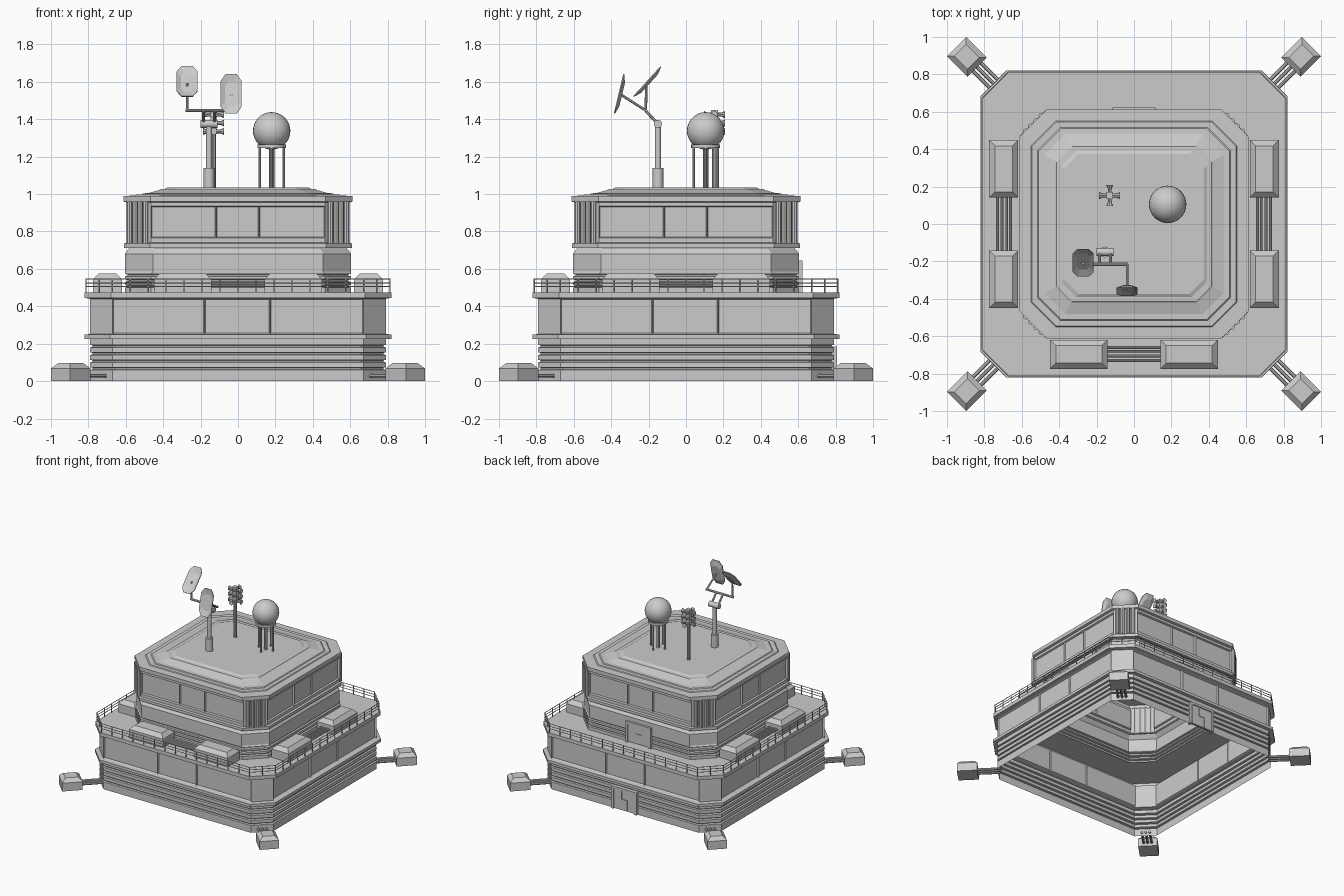
import bpy, bmesh, math
from mathutils import Vector, Matrix

if "Cube" in bpy.data.objects:
    bpy.data.objects.remove(bpy.data.objects["Cube"])


def finish(bm, name, smooth=False):
    me = bpy.data.meshes.new(name)
    bm.to_mesh(me)
    bm.free()
    ob = bpy.data.objects.new(name, me)
    bpy.context.collection.objects.link(ob)
    if smooth:
        bpy.context.view_layer.objects.active = ob
        ob.select_set(True)
        bpy.ops.object.shade_smooth_by_angle(angle=math.radians(40))
        ob.select_set(False)
    return ob


def loft(bm, rings, bottom=True, top=True):
    """Skin closed loops of points; returns quads as [band][column]."""
    vs = [[bm.verts.new(p) for p in r] for r in rings]
    n = len(vs[0])
    bands = [[bm.faces.new((a[i], a[(i + 1) % n], b[(i + 1) % n], b[i])) for i in range(n)]
             for a, b in zip(vs, vs[1:])]
    if bottom:
        bm.faces.new(vs[0][::-1])
    if top:
        bm.faces.new(vs[-1])
    return bands


def rod(bm, p, q, r, r2=None, n=8):
    p, q = Vector(p), Vector(q)
    rot = (q - p).to_track_quat('Z', 'Y').to_matrix().to_4x4()
    bmesh.ops.create_cone(bm, cap_ends=True, segments=n, radius1=r, radius2=r if r2 is None else r2,
                          depth=(q - p).length, matrix=Matrix.Translation((p + q) / 2) @ rot)


def box(bm, c, s):
    bmesh.ops.create_cube(bm, size=1, matrix=Matrix.Translation(c) @ Matrix.Diagonal((*s, 1)))


def hipped_box(bm, cx, cy, hx, hy, z0, z1, z2, inset, ang=0):
    """Box with a sloped top edge and recessed side panels."""
    R = Matrix.Rotation(ang, 3, 'Z')
    rings = []
    for z, d in ((z0, 0), (z1, 0), (z2, inset)):
        rings.append([R @ Vector((sx * (hx - d), sy * (hy - d), 0)) + Vector((cx, cy, z))
                      for sx, sy in ((-1, -1), (1, -1), (1, 1), (-1, 1))])
    bands = loft(bm, rings)
    bmesh.ops.inset_individual(bm, faces=bands[0], thickness=0.012, depth=-0.006)


def tier(name, profile, cuts, windows, cap):
    """Chamfered square shell: profile of (half width, chamfer, z), windows in one band."""
    bm = bmesh.new()
    rings = []
    for a, c, z in profile:
        side = [Vector((x, -a, z)) for x in (c - a, cuts[0], cuts[1], a - c)]
        rings.append([Matrix.Rotation(k * math.pi / 2, 3, 'Z') @ v for k in range(4) for v in side])
    bands = loft(bm, rings, bottom=False, top=cap)
    panes = [f for i, f in enumerate(bands[windows]) if i % 4 != 3]
    bmesh.ops.inset_individual(bm, faces=panes, thickness=0.014, depth=0)
    bmesh.ops.inset_individual(bm, faces=panes, thickness=0.007, depth=-0.013)
    return finish(bm, name)


def grooves(a, c, zs, w=0.014, d=0.013):
    out = []
    for z in zs:
        out += [(a, c, z), (a - d, c, z + 0.003), (a - d, c, z + w - 0.003), (a, c, z + w)]
    return out


# Lower storey: grooved plinth, belt, window band, overhanging deck
low = [(0.79, 0.12, 0)] + grooves(0.79, 0.12, (0.06, 0.10, 0.14, 0.18))
low += [(0.79, 0.12, 0.225), (0.82, 0.135, 0.225), (0.82, 0.135, 0.248), (0.79, 0.12, 0.252)]
w = len(low) - 1
low += [(0.79, 0.12, 0.44), (0.82, 0.14, 0.445), (0.82, 0.14, 0.475), (0.59, 0.14, 0.475)]
tier("lower_storey", low, (-0.18, 0.172), w, False)

# Upper storey: grooved foot, tapered waist, window band, stepped roof
up = [(0.605, 0.14, 0.475)] + grooves(0.605, 0.14, (0.50, 0.53, 0.56))
up += [(0.605, 0.15, 0.585), (0.605, 0.15, 0.68), (0.58, 0.14, 0.713), (0.61, 0.14, 0.713),
       (0.61, 0.14, 0.735), (0.595, 0.13, 0.74), (0.595, 0.13, 0.765)]
w = len(up) - 1
up += [(0.595, 0.13, 0.935), (0.595, 0.13, 0.955), (0.612, 0.145, 0.96), (0.612, 0.145, 0.99),
       (0.55, 0.13, 0.992), (0.545, 0.13, 0.998), (0.515, 0.12, 0.998), (0.51, 0.12, 1.004),
       (0.48, 0.11, 1.005), (0.42, 0.085, 1.022), (0.415, 0.085, 1.027), (0.39, 0.08, 1.028),
       (0.375, 0.08, 1.036)]
tier("upper_storey", up, (-0.117, 0.112), w, True)

# Vertical pipes on the chamfered corners of the upper storey
bm = bmesh.new()
for k in range(4):
    R = Matrix.Rotation(math.pi / 4 + k * math.pi / 2, 3, 'Z')
    for t in (-0.06, -0.02, 0.02, 0.06):
        rod(bm, R @ Vector((0.76, t, 0.735)), R @ Vector((0.76, t, 0.96)), 0.015)
finish(bm, "corner_pipes", True)

# Deck railing
bm = bmesh.new()
a, c = 0.812, 0.14
corners = []
for k in range(4):
    R = Matrix.Rotation(k * math.pi / 2, 3, 'Z')
    corners += [R @ Vector((c - a, -a, 0)), R @ Vector((a - c, -a, 0))]
for i, p in enumerate(corners):
    q = corners[(i + 1) % 8]
    for z in (0.505, 0.525, 0.546):
        rod(bm, p + Vector((0, 0, z)), q + Vector((0, 0, z)), 0.0028, n=6)
    n = 14 if i % 2 == 0 else 2
    for j in range(n):
        b = p.lerp(q, j / n)
        rod(bm, b + Vector((0, 0, 0.475)), b + Vector((0, 0, 0.548)), 0.0035, n=6)
finish(bm, "deck_railing")

# Deck units with linking pipes on the front, left and right
boxes, pipes = bmesh.new(), bmesh.new()
for k in (-1, 0, 1):
    R = Matrix.Rotation(k * math.pi / 2, 3, 'Z')
    for s in (-1, 1):
        p = R @ Vector((s * 0.295, -0.697, 0))
        hx, hy = (0.153, 0.077) if k == 0 else (0.077, 0.153)
        hipped_box(boxes, p.x, p.y, hx, hy, 0.475, 0.545, 0.575, 0.03)
    for j in range(4):
        y = -0.66 - 0.023 * j
        rod(pipes, R @ Vector((-0.15, y, 0.51)), R @ Vector((0.15, y, 0.51)), 0.008)
finish(boxes, "deck_units")
finish(pipes, "deck_pipes", True)

# Corner ground pods and their feed pipes
boxes, pipes = bmesh.new(), bmesh.new()
for k in range(4):
    ang = math.pi / 4 + k * math.pi / 2
    R = Matrix.Rotation(ang, 3, 'Z')
    p = R @ Vector((0.894 * math.sqrt(2), 0, 0))
    hipped_box(boxes, p.x, p.y, 0.0775, 0.0725, 0, 0.068, 0.096, 0.028, ang)
    for t in (-0.03, 0, 0.03):
        rod(pipes, R @ Vector((1.02, t, 0.028)), R @ Vector((1.2, t, 0.028)), 0.01)
finish(boxes, "ground_pods")
finish(pipes, "pod_pipes", True)

# Back doors with stepped seam
for name, y, z, h in (("lower_door", 0.79, 0, 0.185), ("upper_door", 0.605, 0.475, 0.17)):
    bm = bmesh.new()
    for s in (-1, 1):
        box(bm, (s * 0.105, y, z + h / 2), (0.02, 0.036, h))
        box(bm, (s * 0.025, y + 0.01, z + h * (0.5 + 0.22 * s)), (0.006, 0.01, h * 0.44))
    box(bm, (0, y, z + h - 0.009), (0.23, 0.036, 0.018))
    box(bm, (0, y, z + h / 2), (0.2, 0.02, h - 0.01))
    box(bm, (0, y + 0.01, z + h / 2), (0.056, 0.01, 0.006))
    finish(bm, name)

# Dish mast with joint, arm and crossbar
bm = bmesh.new()
mx, my = -0.155, -0.15
rod(bm, (mx, my, 1.03), (mx, my, 1.14), 0.029, n=16)
rod(bm, (mx, my, 1.14), (mx, my, 1.375), 0.017, n=12)
rod(bm, (mx - 0.045, my, 1.375), (mx + 0.045, my, 1.375), 0.022, n=12)
for s in (-1, 1):
    rod(bm, (mx + s * 0.03, my, 1.375), (mx + s * 0.03, -0.215, 1.445), 0.008)
rod(bm, (-0.28, -0.215, 1.447), (-0.033, -0.215, 1.447), 0.009)
rod(bm, (-0.272, -0.215, 1.447), (-0.272, -0.212, 1.59), 0.007)
rod(bm, (-0.037, -0.215, 1.447), (-0.037, -0.35, 1.533), 0.007)
finish(bm, "dish_mast", True)

# Two long octagonal dishes, slightly hollow
for name, ctr, axis in (("left_dish", (-0.272, -0.205, 1.6), (0, 0.145, 0.16)),
                        ("right_dish", (-0.037, -0.355, 1.535), (0, 0.05, 0.21))):
    bm = bmesh.new()
    u, v = Vector((1, 0, 0)), Vector(axis).normalized()
    nrm = u.cross(v)
    rings = []
    for s, d in ((0.6, -0.014), (1, 0.0), (1, 0.006), (0.6, -0.006)):
        rings.append([Vector(ctr) + u * x * s + v * y * s + nrm * d for x, y in (
            (-0.03, -0.108), (0.03, -0.108), (0.056, -0.07), (0.056, 0.07),
            (0.03, 0.108), (-0.03, 0.108), (-0.056, 0.07), (-0.056, -0.07))])
    loft(bm, rings)
    finish(bm, name)

# Floodlight mast
bm = bmesh.new()
fx, fy = -0.13, 0.152
rod(bm, (fx, fy, 1.03), (fx, fy, 1.44), 0.013, n=10)
box(bm, (fx, fy, 1.385), (0.036, 0.036, 0.13))
for z in (1.335, 1.38, 1.425):
    for k in range(4):
        d = Matrix.Rotation(k * math.pi / 2, 3, 'Z') @ Vector((1, 0, 0))
        b = Vector((fx, fy, z))
        rod(bm, b + d * 0.015, b + d * 0.036, 0.01)
        rod(bm, b + d * 0.036, b + d * 0.056, 0.01, 0.019)
finish(bm, "floodlight_mast")

# Radar dome on a legged stand
dx, dy = 0.18, 0.105
bm = bmesh.new()
rod(bm, (dx, dy, 1.03), (dx, dy, 1.25), 0.014)
rod(bm, (dx, dy, 1.246), (dx, dy, 1.264), 0.077, n=24)
for k in range(4):
    o = Matrix.Rotation(k * math.pi / 2, 3, 'Z') @ Vector((0.064, 0, 0))
    rod(bm, (dx + o.x, dy + o.y, 1.03), (dx + o.x, dy + o.y, 1.25), 0.007)
finish(bm, "dome_stand", True)
bm = bmesh.new()
bmesh.ops.create_uvsphere(bm, u_segments=32, v_segments=16, radius=0.1,
                          matrix=Matrix.Translation((dx, dy, 1.338)))
finish(bm, "radar_dome", True)
